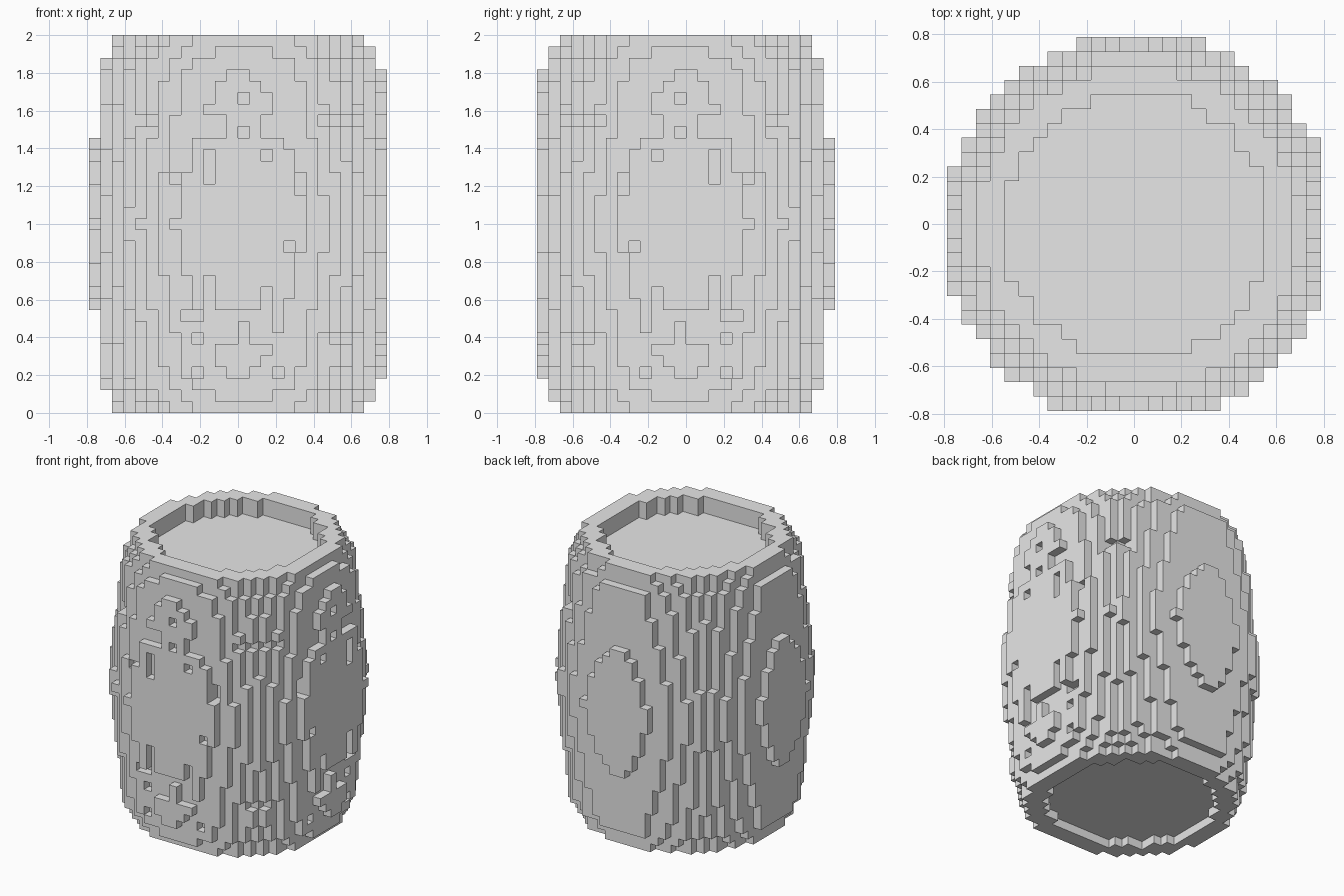
import bpy
import bmesh
from mathutils import Vector

if "Cube" in bpy.data.objects:
    bpy.data.objects.remove(bpy.data.objects["Cube"], do_unlink=True)

LAYERS = 33                  # blocks in the height
HALF = 13                    # blocks from the middle to the widest side
BLOCK = 2 / LAYERS
OFFSET = 0.3                 # the round section sits slightly off the block grid
TOP_DEPTH, BOTTOM_DEPTH = 2, 1

gray = bpy.data.materials.new("plain_gray")
gray.use_nodes = True
gray.diffuse_color = (0.8, 0.8, 0.8, 1)
gray.node_tree.nodes["Principled BSDF"].inputs["Base Color"].default_value = (0.8, 0.8, 0.8, 1)


def bulge(k):
    """Barrel radius in blocks: widest at mid height, pinched at both rims."""
    n = abs(k - LAYERS // 2)
    if n == 16:
        return 11.18
    if n == 15:
        return 11.5
    return 13.55 - 0.1 * n


def inside(i, j, radius, offset):
    x, y = i + 0.5 - offset, j + 0.5 + offset
    return x * x + y * y <= radius * radius


# Solid bulging barrel with a sunken panel at each end
cells = {}
for k in range(LAYERS):
    for i in range(-HALF, HALF):
        for j in range(-HALF, HALF):
            if not inside(i, j, bulge(k), OFFSET):
                continue
            part = "barrel_body"
            if inside(i, j, 9.25, 0.1):
                if k < BOTTOM_DEPTH or k >= LAYERS - TOP_DEPTH:
                    continue
                if k == BOTTOM_DEPTH:
                    part = "bottom_panel"
                elif k == LAYERS - TOP_DEPTH - 1:
                    part = "top_panel"
            cells[i, j, k] = part

# Worn chips on the front: first and last column, first and last layer
chips = [
    (-3, -3, 20, 22), (2, 2, 22, 22), (4, 4, 14, 14), (-5, 2, 8, 8),
    (0, 0, 27, 27), (0, 0, 24, 24), (-3, -2, 24, 25), (2, 3, 24, 25),
    (-4, -4, 6, 6), (-3, -1, 6, 7), (1, 2, 6, 7), (-3, -3, 9, 11),
    (2, 2, 9, 10), (-6, -6, 20, 20), (5, 5, 19, 20), (-9, -8, 25, 25),
    (7, 8, 25, 25), (-4, -4, 3, 3), (3, 3, 3, 3), (7, 8, 6, 6),
]
removed = set()
for x0, x1, z0, z1 in chips:
    for i in range(x0, x1 + 1):
        for k in range(z0, z1 + 1):
            j = next(j for j in range(-HALF, HALF) if (i, j, k) in cells)
            removed.add((i, j, k))
            removed.add((-1 - j, -1 - i, k))     # same wear on the adjoining side
for cell in removed:
    cells.pop(cell, None)


def build_blocks(name):
    """Skin the exposed sides of every block belonging to one part."""
    bm = bmesh.new()
    corners = {}

    def corner(p):
        key = tuple(int(c) for c in p)
        if key not in corners:
            corners[key] = bm.verts.new(Vector(key) * BLOCK)
        return corners[key]

    for cell, part in cells.items():
        if part != name:
            continue
        for axis in range(3):
            u, v = Vector(), Vector()
            u[(axis + 1) % 3] = 1
            v[(axis + 2) % 3] = 1
            for side in (0, 1):
                neighbour = list(cell)
                neighbour[axis] += 1 if side else -1
                if tuple(neighbour) in cells:
                    continue
                base = Vector(cell)
                base[axis] += side
                ring = [base, base + u, base + u + v, base + v]
                if not side:
                    ring.reverse()
                bm.faces.new([corner(p) for p in ring])
    mesh = bpy.data.meshes.new(name)
    bm.to_mesh(mesh)
    bm.free()
    mesh.materials.append(gray)
    bpy.context.collection.objects.link(bpy.data.objects.new(name, mesh))


for part_name in ("barrel_body", "top_panel", "bottom_panel"):
    build_blocks(part_name)
